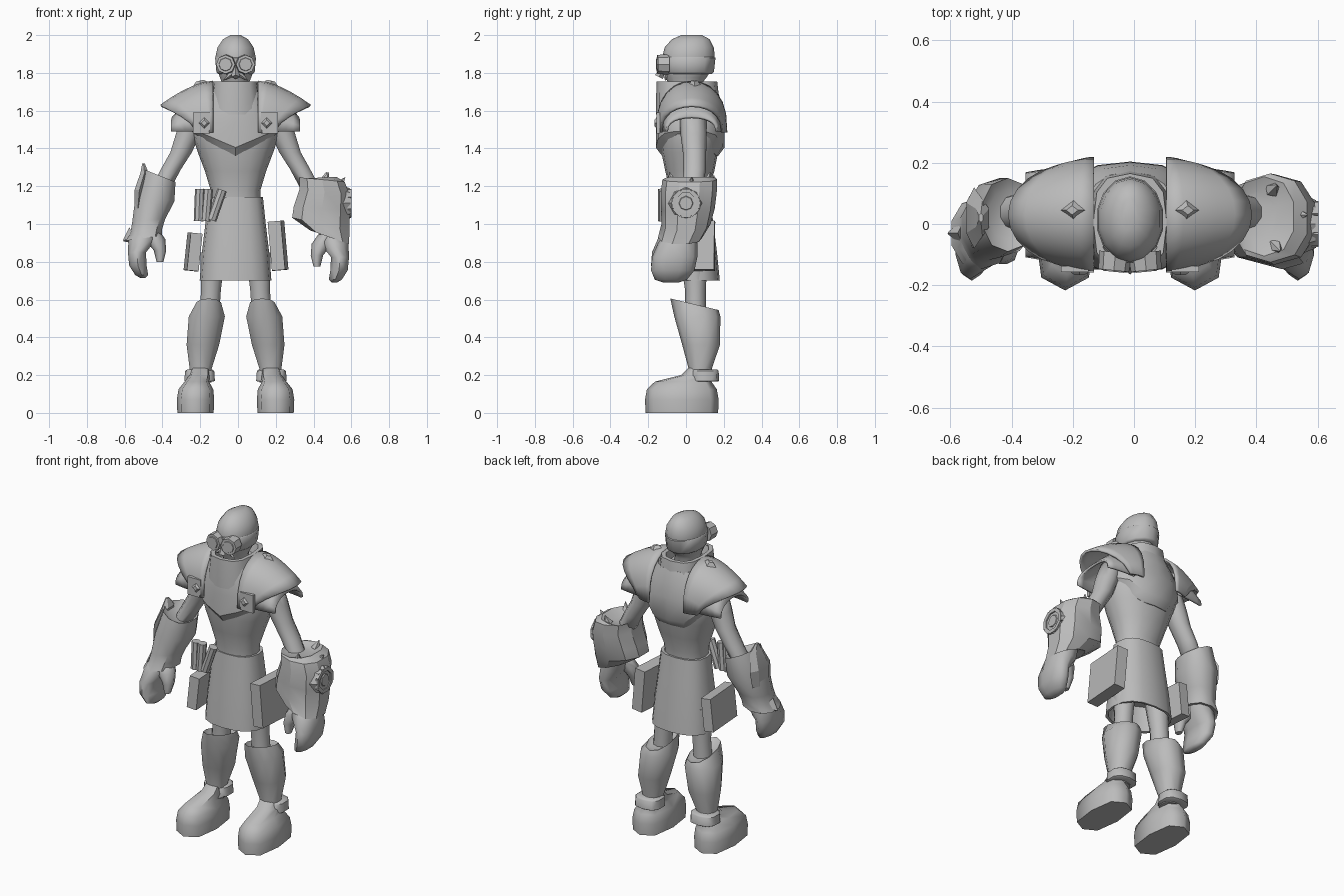
import bpy, bmesh, math
from mathutils import Matrix, Vector

BX = -0.013  # body centre line
metal = bpy.data.materials.new("plain grey")
metal.diffuse_color = (0.5, 0.5, 0.5, 1)


def finish(name, bm, angle=35):
    bmesh.ops.recalc_face_normals(bm, faces=bm.faces)
    me = bpy.data.meshes.new(name)
    bm.to_mesh(me)
    bm.free()
    ob = bpy.data.objects.new(name, me)
    bpy.context.collection.objects.link(ob)
    me.materials.append(metal)
    bpy.context.view_layer.objects.active = ob
    ob.select_set(True)
    if angle:
        bpy.ops.object.shade_smooth_by_angle(angle=math.radians(angle))
    ob.select_set(False)
    return ob


def loft(name, rings, n=12, power=1.0, s=1, cx=0.0, caps=True, angle=50, edit=None):
    """Skin rings (x, y, z, rx, ry, slope_x, slope_y); s mirrors x about cx."""
    bm = bmesh.new()
    rows = []
    for i, r in enumerate(rings):
        x, y, z, rx, ry, kx, ky = (tuple(r) + (0, 0))[:7]
        row = []
        for k in range(n):
            a = 2 * math.pi * k / n - math.pi / 2
            c, q = round(math.cos(a), 6), round(math.sin(a), 6)
            dx = math.copysign(abs(c) ** power, c) * rx
            dy = math.copysign(abs(q) ** power, q) * ry
            p = Vector((x + dx, y + dy, z + kx * dx + ky * dy))
            if edit:
                p = edit(i, p)
            row.append(bm.verts.new((cx + s * p.x, p.y, p.z)))
        rows.append(row)
    for a, b in zip(rows, rows[1:]):
        for k in range(n):
            bm.faces.new((a[k], a[(k + 1) % n], b[(k + 1) % n], b[k]))
    if caps:
        bm.faces.new(rows[0])
        bm.faces.new(rows[-1])
    return finish(name, bm, angle)


def box(name, loc, size, rot=(0, 0, 0)):
    bm = bmesh.new()
    bmesh.ops.create_cube(bm, size=1)
    bmesh.ops.scale(bm, vec=size, verts=bm.verts)
    ob = finish(name, bm, 0)
    ob.location, ob.rotation_euler = loc, rot


def cone(name, loc, axis, r1, r2, depth, n=4, squash=1.0):
    """Cone or prism centred at loc and pointing along axis."""
    bm = bmesh.new()
    bmesh.ops.create_cone(bm, cap_ends=True, segments=n, radius1=r1, radius2=r2, depth=depth)
    bmesh.ops.scale(bm, vec=(squash, 1, 1), verts=bm.verts)
    q = Vector(axis).to_track_quat('Z', 'Y')
    bmesh.ops.transform(bm, matrix=Matrix.Translation(loc) @ q.to_matrix().to_4x4(), verts=bm.verts)
    finish(name, bm, 30)


def shoulder(name, s, u0, side, peak, z_in, z_rim, z_base, ry, point):
    """Arched shell whose outer rim reaches furthest at the crown."""
    bm = bmesh.new()
    nt, na = 5, 12
    g = []
    for i in range(nt + 1):
        t = i / nt
        row = []
        for j in range(na + 1):
            a = math.pi * j / na
            sn = max(math.sin(a), 0)
            u = u0 + (side + (peak - side) * sn ** point - u0) * t
            top = z_in + (z_rim - z_in) * t ** 1.6
            y = 0.03 - ry * math.cos(a) * (1 - 0.12 * t * t)
            z = z_base + (top - z_base) * sn ** 0.75
            row.append(bm.verts.new((BX + s * u, y, z)))
        g.append(row)
    for i in range(nt):
        for j in range(na):
            bm.faces.new((g[i][j], g[i + 1][j], g[i + 1][j + 1], g[i][j + 1]))
    ob = finish(name, bm, 50)
    m = ob.modifiers.new("thickness", 'SOLIDIFY')
    m.thickness, m.offset = 0.014, 0


# Head, neck and face
loft("head", [(0, 0.01, 1.66, .07, .08), (0, -.005, 1.74, .07, .085), (0, 0, 1.775, .085, .108),
              (0, .01, 1.83, .103, .135), (0, .014, 1.89, .108, .138), (0, .017, 1.935, .098, .13),
              (0, .025, 1.978, .068, .1), (0, .03, 2.0, .028, .055)], 14, cx=BX)
loft("goggle_strap", [(0, .012, 1.795, .095, .125), (0, .012, 1.805, .104, .136),
                      (0, .014, 1.88, .111, .142), (0, .014, 1.888, .104, .13)], 14, cx=BX)
for s in (-1, 1):
    cone("goggle_rim", (BX + s * .05, -.122, 1.845), (s * .1, -1, 0), .054, .05, .06, 8)
    cone("goggle_lens", (BX + s * .053, -.152, 1.845), (s * .1, -1, 0), .038, .034, .008, 8)
    cone("moustache", (BX + s * .035, -.108, 1.782), (s, 0, -.7), .018, .003, .075, 4)
cone("nose", (BX, -.13, 1.805), (0, -.5, -1), .012, .024, .06, 4)

# Torso, chest plate and collar
loft("torso", [(0, .015, 1.1, .13, .1), (0, .015, 1.18, .132, .1), (0, .02, 1.28, .162, .13),
               (0, .02, 1.38, .2, .15), (0, .025, 1.47, .23, .165), (0, .025, 1.6, .22, .165),
               (0, .02, 1.7, .14, .14)], 16, .9, cx=BX)


def v_edge(i, p):
    """Pointed lower edge in front, flatter one behind."""
    if i < 2:
        drop = max(0, 1 - abs(p.x) / .2)
        p.z -= .085 * (drop if p.y < 0 else min(1, drop * 2))
    return p


loft("chest_plate", [(0, .022, 1.445, .19, .148), (0, .022, 1.49, .238, .182),
                     (0, .022, 1.54, .235, .18), (0, .02, 1.63, .19, .172),
                     (0, .015, 1.7, .15, .155)], 16, .85, cx=BX, edit=v_edge, angle=38)
loft("collar", [(0, .01, 1.58, .145, .168), (0, .008, 1.68, .132, .166), (0, .005, 1.755, .12, .16),
                (0, .005, 1.755, .097, .135), (0, .005, 1.7, .09, .12)], 12, .7, cx=BX)

# Shoulder armour, one layer over another, with diamond studs
for s in (-1, 1):
    shoulder("shoulder_plate", s, .118, .2, .395, 1.752, 1.625, 1.485, .182, 1.15)
    shoulder("lower_shoulder_plate", s, .16, .34, .33, 1.68, 1.565, 1.49, .15, 3)
    cone("shoulder_stud", (BX + s * .185, .045, 1.742), (s * .25, 0, 1), .058, .02, .035, 4, .75)
    box("shoulder_flap", (BX + s * .18, -.147, 1.535), (.09, .02, .11))
    cone("flap_stud", (BX + s * .165, -.16, 1.535), (0, -1, 0), .034, .016, .014, 4)
    # Arms
    loft("arm", [(.21, .035, 1.6, .06, .07), (.25, .04, 1.48, .068, .07), (.288, .045, 1.38, .06, .062),
                 (.342, .045, 1.29, .056, .06), (.4, .035, 1.18, .055, .055)], 10, s=s, cx=BX, angle=70)

# Skirt
loft("skirt", [(0, .018, 1.14, .12, .09), (0, .018, 1.142, .145, .11), (0, .02, 1.0, .16, .125),
               (0, .022, .85, .178, .142), (0, .024, .7, .19, .155), (0, .024, .702, .175, .14),
               (0, .02, .85, .155, .12)], 16, .8, cx=BX)

# Hip book, hip pouch and belt vials
box("hip_book", (.212, .022, .885), (.07, .26, .26), (0, math.radians(-5), math.radians(-4)))
box("hip_pouch", (-.238, .015, .852), (.062, .26, .2), (0, math.radians(6), math.radians(4)))
for x, lean in ((-.205, .04), (-.165, .08), (-.112, .35)):
    cone("belt_vial", (x, -.122, 1.1), (lean, 0, 1), .026, .026, .17, 8)

# Legs, boots, ankle cuffs and feet
for s in (-1, 1):
    loft("thigh", [(.14, .05, .5, .055, .055), (.13, .05, .65, .055, .055), (.12, .04, .85, .07, .075)],
         10, s=s, cx=BX, angle=60)
    loft("boot_shaft", [(.185, .075, .16, .06, .06), (.185, .075, .23, .06, .06),
                        (.173, .08, .36, .09, .1), (.152, .06, .51, .1, .122),
                        (.142, .045, .575, .068, .128, 0, -.24),
                        (.14, .05, .555, .055, .09, 0, -.2)], 10, .9, s=s, cx=BX, angle=60)
    loft("ankle_cuff", [(.19, .1, .165, .075, .068), (.19, .1, .17, .084, .075),
                        (.19, .1, .222, .08, .073), (.19, .1, .23, .068, .065)], 10, .75, s=s, cx=BX)
    loft("foot", [(.212, -.022, 0, .096, .192), (.212, -.022, .07, .099, .195),
                  (.21, -.022, .125, .092, .185), (.205, -.015, .165, .065, .15),
                  (.19, .06, .2, .055, .085), (.185, .075, .24, .05, .06)], 8, .7, s=s, cx=BX, angle=60)

# Hands
for s, dz in ((-1, 0), (1, -.025)):
    cx = 0 if s < 0 else .005
    loft("hand", [(.485, -.02, 1.0 + dz, .07, .08), (.505, -.045, .92 + dz, .078, .105),
                  (.535, -.06, .85 + dz, .05, .12), (.53, -.07, .78 + dz, .048, .115),
                  (.51, -.08, .73 + dz, .036, .085), (.505, -.08, .715 + dz, .015, .04)],
         10, .9, s=s, cx=cx, angle=60)
    loft("thumb", [(.47, -.055, .97 + dz, .05, .06), (.44, -.075, .92 + dz, .055, .055),
                   (.413, -.09, .86 + dz, .033, .04), (.413, -.1, .8 + dz, .018, .022)],
         8, s=s, cx=cx, angle=60)

# Slim gauntlet with a flared outer fin
loft("slim_gauntlet", [(-.415, .03, 1.23, .06, .08, -.3), (-.412, .03, 1.255, .085, .12, -.4),
                       (-.44, .02, 1.13, .108, .13, -.1), (-.472, -.005, 1.02, .092, .112, .1),
                       (-.485, -.02, .965, .088, .11, .15), (-.5, -.03, .925, .1, .118, .15),
                       (-.5, -.03, .935, .075, .09, .15)], 10, .9, angle=45)
loft("gauntlet_fin", [(-.53, .015, 1.08, .02, .09), (-.522, .02, 1.18, .03, .1),
                      (-.495, .02, 1.27, .025, .06), (-.5, .02, 1.32, .008, .015)], 6, angle=20)
cone("cuff_point", (-.58, -.03, .925), (-1, 0, -.5), .05, .004, .06, 4)

# Heavy gauntlet with side ring and spikes
loft("heavy_gauntlet", [(.41, .03, 1.225, .06, .08), (.425, .025, 1.245, .1, .13, .05),
                        (.445, .02, 1.235, .125, .145, -.1), (.458, .015, 1.17, .138, .148, -.1),
                        (.444, .01, 1.08, .155, .142, -.1), (.438, 0, 1.0, .158, .13, -.22),
                        (.485, -.03, .93, .108, .118, -.35), (.49, -.03, .945, .07, .09, -.3)],
     10, .85, angle=28)
cone("ring_base", (.568, 0, 1.11), (1, 0, .03), .1, .078, .054, 8)
cone("ring_boss", (.592, 0, 1.11), (1, 0, 0), .045, .035, .016, 8)
for k in range(8):
    a = math.pi / 4 * k
    box("ring_segment", (.591, .064 * math.sin(a), 1.11 + .064 * math.cos(a)), (.022, .054, .022), (-a, 0, 0))
for loc, ax in (((.46, .12, 1.25), (.3, .3, 1)), ((.47, -.08, 1.25), (.3, -.3, 1)),
                ((.55, .03, 1.225), (.8, 0, 1))):
    cone("gauntlet_spike", loc, ax, .026, .002, .055, 5)
